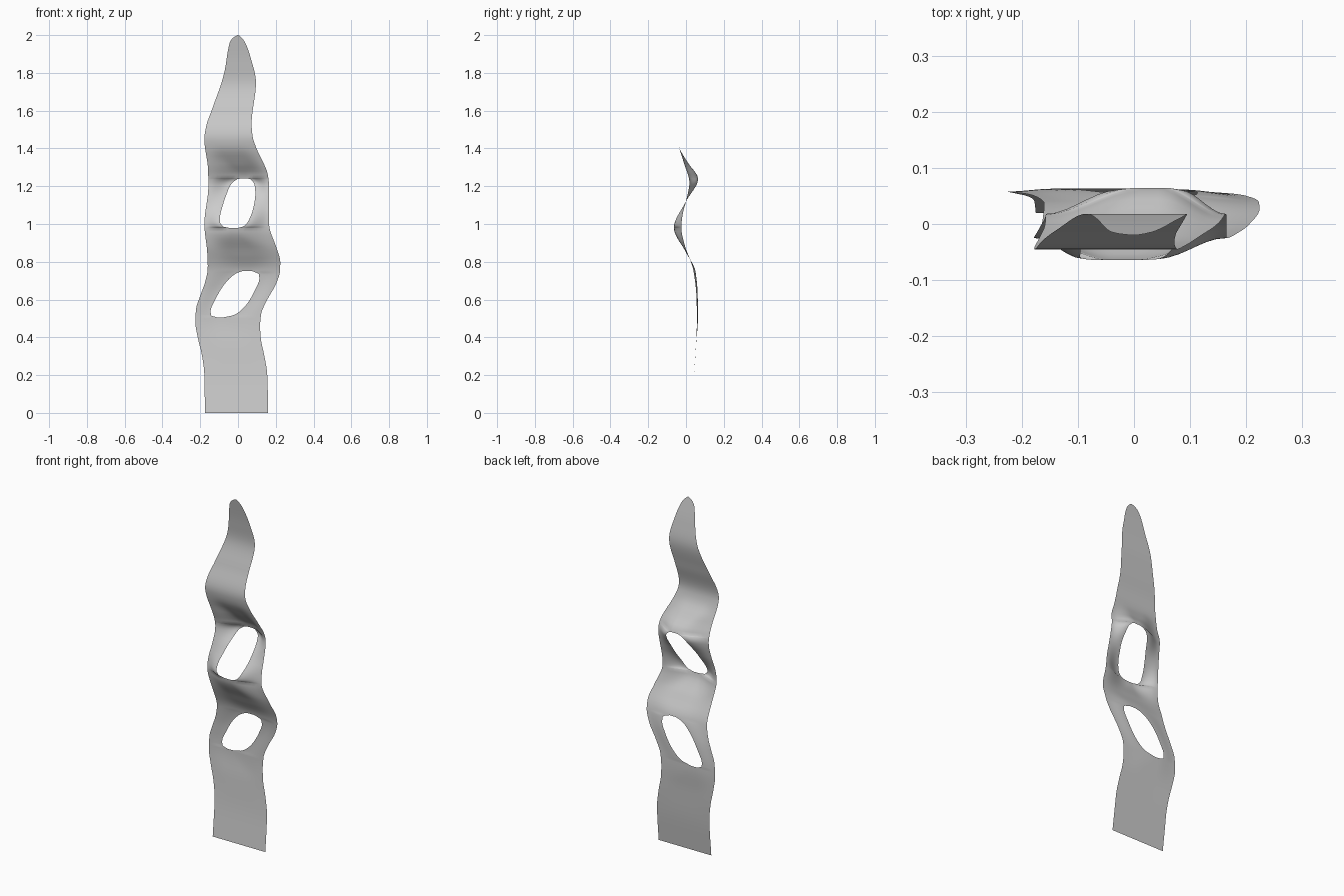
import bpy, bmesh

if "Cube" in bpy.data.objects:
    bpy.data.objects.remove(bpy.data.objects["Cube"])

# Outline and wave profiles as (height, value) pairs
LEFT = [(0, -.175), (.2, -.178), (.3, -.19), (.4, -.213), (.48, -.226), (.55, -.222), (.62, -.2),
        (.7, -.172), (.77, -.16), (.85, -.163), (1, -.178), (1.2, -.157), (1.28, -.158),
        (1.45, -.178), (1.52, -.168), (1.6, -.14), (1.8, -.073), (1.96, -.044), (1.985, -.028), (2, -.003)]
RIGHT = [(0, .16), (.2, .155), (.3, .14), (.4, .12), (.46, .117), (.52, .122), (.6, .155), (.68, .2),
         (.75, .222), (.8, .224), (.87, .205), (1, .165), (1.18, .165), (1.25, .16), (1.4, .098),
         (1.46, .078), (1.53, .072), (1.75, .095), (1.88, .067), (1.96, .038), (1.985, .02), (2, .003)]
MID_Y = [(0, .02), (.2, .042), (.36, .053), (.5, .063), (.62, .062), (.75, .05), (.85, 0), (.98, -.064),
         (1.12, 0), (1.24, .064), (1.32, .013), (1.41, -.037), (1.46, -.045), (1.6, -.012), (1.75, .018),
         (1.85, .007), (2, -.02)]
EDGE_Y = [(0, .02), (.2, .042), (.36, .053), (.5, .058), (.62, .055), (.75, .04), (.9, -.01),
          (.98, -.025), (1.05, -.018), (1.12, 0), (1.22, .018), (1.32, -.01), (1.41, -.037),
          (1.46, -.045), (1.6, -.012), (1.75, .018), (1.85, .007), (2, -.02)]
# Left and right rims of the two openings
HOLES = [
    ([(.505, -.11), (.515, -.142), (.54, -.145), (.6, -.12), (.67, -.08), (.725, -.03), (.745, .005), (.752, .03)],
     [(.505, -.08), (.515, -.03), (.53, 0), (.58, .05), (.65, .09), (.71, .113), (.735, .11), (.752, .07)]),
    ([(.979, -.045), (.985, -.075), (1.01, -.096), (1.04, -.095), (1.1, -.08), (1.16, -.06), (1.21, -.037), (1.237, -.005), (1.241, .015)],
     [(.979, 0), (.99, .035), (1.03, .062), (1.08, .08), (1.16, .092), (1.21, .087), (1.237, .065), (1.241, .05)]),
]


def smooth(pts, z):
    """Cubic interpolation with flat tangents at turning points."""
    n = len(pts)

    def slope(i):
        return (pts[i + 1][1] - pts[i][1]) / (pts[i + 1][0] - pts[i][0])

    def tangent(i):
        if i == 0:
            return slope(0)
        if i == n - 1:
            return slope(n - 2)
        a, b = slope(i - 1), slope(i)
        return 2 * a * b / (a + b) if a * b > 0 else 0

    i = 0
    while i < n - 2 and z > pts[i + 1][0]:
        i += 1
    h = pts[i + 1][0] - pts[i][0]
    t = (z - pts[i][0]) / h
    return ((2*t**3 - 3*t*t + 1) * pts[i][1] + (t**3 - 2*t*t + t) * h * tangent(i)
            + (3*t*t - 2*t**3) * pts[i + 1][1] + (t**3 - t*t) * h * tangent(i + 1))


def inner(z, side):
    """Boundary of the middle band: opening rim, or a blend to a fixed share of the width."""
    l, r = smooth(LEFT, z), smooth(RIGHT, z)
    base = l + (r - l) * (.35 if side == 0 else .65)
    for pair in HOLES:
        rim = pair[side]
        lo, hi = rim[0], rim[-1]
        if lo[0] <= z <= hi[0]:
            return smooth(rim, z)
        near = lo if z < lo[0] else hi
        d = abs(z - near[0]) / .114
        if d < 1:
            w = d * d * (3 - 2 * d)
            return near[1] * (1 - w) + base * w
    return base


# Row heights, with exact rows on the opening rims
heights = {round(i * .02, 4) for i in range(101)} | {1.97, 1.985, 1.993}
for pair in HOLES:
    for rim in pair:
        heights |= {p[0] for p in rim}
heights = sorted(heights)

SIDE, MID = 7, 6
bm = bmesh.new()
rows = []
for z in heights:
    l, r = smooth(LEFT, z), smooth(RIGHT, z)
    a, b = inner(z, 0), inner(z, 1)
    cy, ey = smooth(MID_Y, z), smooth(EDGE_Y, z)
    cols = []
    for i in range(SIDE):
        t = i / SIDE
        cols.append((l + (a - l) * t, t))
    cols += [(a + (b - a) * i / MID, 1) for i in range(MID + 1)]
    for i in range(1, SIDE + 1):
        t = 1 - i / SIDE
        cols.append((r + (b - r) * t, t))
    rows.append([bm.verts.new((x, ey + (cy - ey) * t * t * (3 - 2 * t), z)) for x, t in cols])

# Skin the ribbon, leaving the openings free
for k in range(len(rows) - 1):
    zc = (heights[k] + heights[k + 1]) / 2
    open_row = any(p[0][0][0] < zc < p[0][-1][0] for p in HOLES)
    for j in range(len(rows[k]) - 1):
        if open_row and SIDE <= j < SIDE + MID:
            continue
        bm.faces.new((rows[k][j], rows[k][j + 1], rows[k + 1][j + 1], rows[k + 1][j])).smooth = True
loose = [v for v in bm.verts if not v.link_faces]
bmesh.ops.delete(bm, geom=loose, context='VERTS')

mesh = bpy.data.meshes.new("wavy_blade")
bm.to_mesh(mesh)
bm.free()
blade = bpy.data.objects.new("wavy_blade", mesh)
bpy.context.collection.objects.link(blade)
